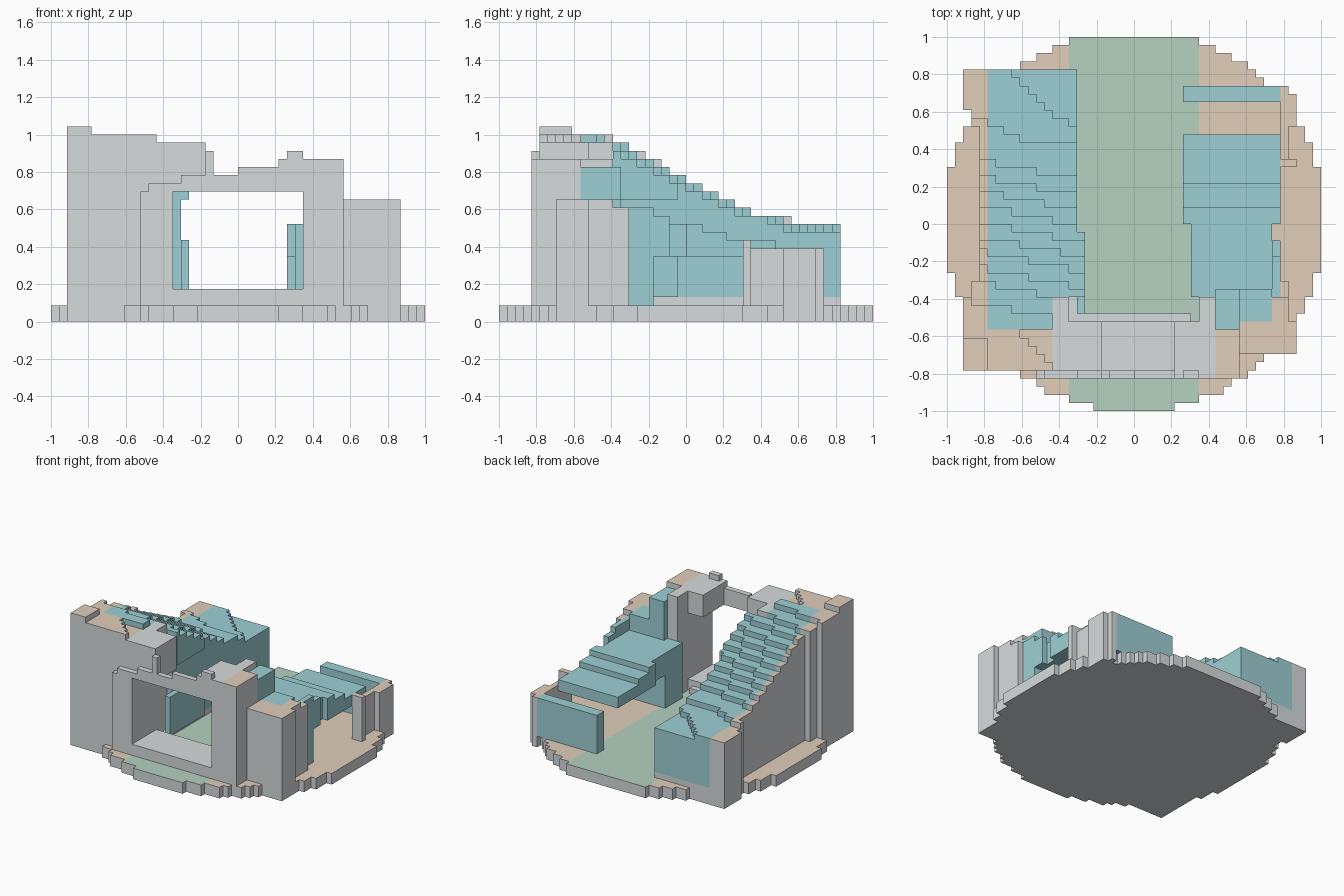
import bpy, bmesh, math
from mathutils import Vector

if "Cube" in bpy.data.objects:
    bpy.data.objects.remove(bpy.data.objects["Cube"])

U = 2 / 46  # block size; heights below are given in blocks


def mat(name, rgb):
    m = bpy.data.materials.new(name)
    m.diffuse_color = (*rgb, 1)
    m.use_nodes = True
    m.node_tree.nodes["Principled BSDF"].inputs["Base Color"].default_value = m.diffuse_color
    return m


GREY = mat("stone_grey", (0.68, 0.71, 0.72))
TAN = mat("tan_top", (0.75, 0.62, 0.49))
TEAL = mat("teal", (0.34, 0.63, 0.66))
GREEN = mat("green_path", (0.46, 0.64, 0.53))


def finish(name, bm, top, side):
    """Colour upward faces with top, the rest with side, and link."""
    bm.normal_update()
    for f in bm.faces:
        f.material_index = 0 if f.normal.z > 0.5 else 1
    me = bpy.data.meshes.new(name)
    bm.to_mesh(me)
    bm.free()
    me.materials.append(top)
    me.materials.append(side)
    bpy.context.collection.objects.link(bpy.data.objects.new(name, me))


def box(name, x0, x1, y0, y1, z0, z1, top=GREY, side=GREY):
    """Block with edges snapped to the grid; z in blocks."""
    s = lambda v: round((v + 1) / U) * U - 1
    lo = Vector((s(x0), s(y0), z0 * U))
    hi = Vector((s(x1), s(y1), z1 * U))
    bm = bmesh.new()
    bmesh.ops.create_cube(bm, size=1)
    for v in bm.verts:
        v.co = [(lo[i] + hi[i]) / 2 + v.co[i] * (hi[i] - lo[i]) for i in range(3)]
    finish(name, bm, top, side)


def field(name, height, z0=0, top=TAN, side=GREY):
    """Stepped solid from a height function (blocks, 0 = empty)."""
    H = {}
    for i in range(46):
        for j in range(46):
            h = height(-1 + U * (i + .5), -1 + U * (j + .5))
            if h > z0:
                H[i, j] = h
    bm = bmesh.new()

    def quad(pts):
        bm.faces.new([bm.verts.new((-1 + a * U, -1 + b * U, c * U)) for a, b, c in pts])

    for (i, j), h in H.items():
        c = [(i, j), (i + 1, j), (i + 1, j + 1), (i, j + 1)]
        quad([(a, b, h) for a, b in c])
        quad([(a, b, z0) for a, b in c[::-1]])
        for k, n in enumerate([(i, j - 1), (i + 1, j), (i, j + 1), (i - 1, j)]):
            low = H.get(n, z0)
            if low < h:
                (a, b), (p, q) = c[k], c[(k + 1) % 4]
                quad([(a, b, low), (p, q, low), (p, q, h), (a, b, h)])
    bmesh.ops.remove_doubles(bm, verts=bm.verts, dist=1e-5)
    finish(name, bm, top, side)


def slope(x, y):
    """Sloping broken top of the left wing, in blocks."""
    if y > .36:
        if y < max(.43, .6 - .5 * (x + .91)):
            return 13
        return 12 if y < .83 - .85 * (x + .7) else 11
    t = y + 0.2 * (x + 0.8)
    pts = [(-2, 1.0), (-.55, 1.0), (-.38, .97), (.05, .74), (.34, .585), (.6, .56)]
    for (a, p), (b, q) in zip(pts, pts[1:]):
        if t <= b:
            return round((p + (q - p) * (t - a) / (b - a)) / U)
    return 13


# round stepped base with a green path
disc = lambda x, y: 2 if x * x + (y - .02) ** 2 < 1.045 else 0
field("base_disc", lambda x, y: disc(x, y) if abs(x) > .345 else 0)
field("base_path", lambda x, y: disc(x, y) if abs(x) < .345 else 0, top=GREEN)

# left wing: teal core and grey outer wall with a recess
field("left_wing", lambda x, y: slope(x, y) if -.78 < x < -.305 and -.56 < y < .826
      and not (x > -.435 and y < -.39) else 0, 3, TEAL, TEAL)
box("left_wing_foot", -.78, -.305, -.56, .826, 0, 3)


def outer(x, y):
    if not (-.913 < x < -.78 and -.78 < y < .826):
        return 0
    limit = -.826 if -.3 < y < .52 else -.87 if -.39 < y < .61 else -.913
    if x < limit:
        return 0
    return 24 if y < -.61 else slope(x, y)


field("left_outer_wall", outer)
field("left_front_block", lambda x, y: (23 if x + y < -1.18 else 22)
      if -.78 < x < -.435 and -.78 < y < -.56 else 0)
box("left_ledge", -.305, -.265, -.478, -.04, 3, 10, TEAL, TEAL)
field("left_overhang", lambda x, y: slope(x, y) if -.305 < x < -.265
      and -.39 < y < -.04 else 0, 15, TEAL, TEAL)

# front gate
box("gate_left_pillar", -.435, -.345, -.78, -.39, 0, 22)
box("gate_left_overhang", -.345, -.174, -.78, -.52, 16, 22)
box("gate_left_frame", -.52, -.345, -.826, -.78, 0, 16)
for i, (a, b, h) in enumerate([(-.48, -.304, 17), (-.304, -.174, 18),
                               (-.174, -.13, 21), (-.13, 0, 18), (0, .217, 19)]):
    box(f"lintel_{i}", a, b, -.826, -.78, 16, h)
box("gate_right_pillar", .345, .435, -.826, -.39, 0, 20)
box("gate_right_overhang", .217, .345, -.826, -.52, 16, 20)
box("gate_merlon", .26, .345, -.826, -.78, 20, 21)
box("gate_right_side", .435, .565, -.826, -.56, 0, 20, TAN)
box("gate_sill", -.345, .345, -.826, -.52, 0, 4)
box("gate_step", -.345, .304, -.52, -.478, 0, 3)

# right wing, front part
box("right_front_block", .565, .87, -.696, -.52, 0, 15, TAN)
box("right_front_pilaster", .74, .826, -.52, -.39, 0, 15, TAN)
box("right_side_pilaster", .783, .826, -.39, -.304, 0, 14, TAN)
box("right_upper_block", .435, .565, -.56, -.348, 3, 19, TEAL, TEAL)
box("right_lower_block", .565, .74, -.52, -.348, 3, 15, TEAL, TEAL)
box("right_wing_wall", .304, .74, -.348, -.174, 2, 12, TEAL, TEAL)
box("right_wing_edge", .74, .783, -.39, -.174, 2, 14, TEAL, TEAL)
box("right_wing_corner", .304, .435, -.39, -.348, 2, 12, TEAL, TEAL)
box("right_wing_roof", .304, .74, -.174, 0, 8, 12, TEAL, TEAL)
box("right_roof_edge", .74, .783, -.174, -.087, 8, 13, TEAL, TEAL)

# right wing, descending roof slabs
for i, (a, b, h) in enumerate([(0, .087, 12), (.087, .217, 11), (.217, .478, 10)]):
    box(f"roof_slab_{i}", .26, .783, a, b, 8, h, TEAL, TEAL)

# right wing, rear wall and outer pillars
box("rear_wall", .26, .783, .652, .739, 2, 9, TEAL, TEAL)
box("rear_corner", .783, .826, .652, .739, 0, 9, TAN)
box("right_side_wall", .783, .826, .348, .652, 0, 9, TAN)
box("right_pillar_front", .783, .87, .304, .348, 0, 10, TAN)
box("right_pillar_rear", .826, .87, .522, .696, 0, 9, TAN)
